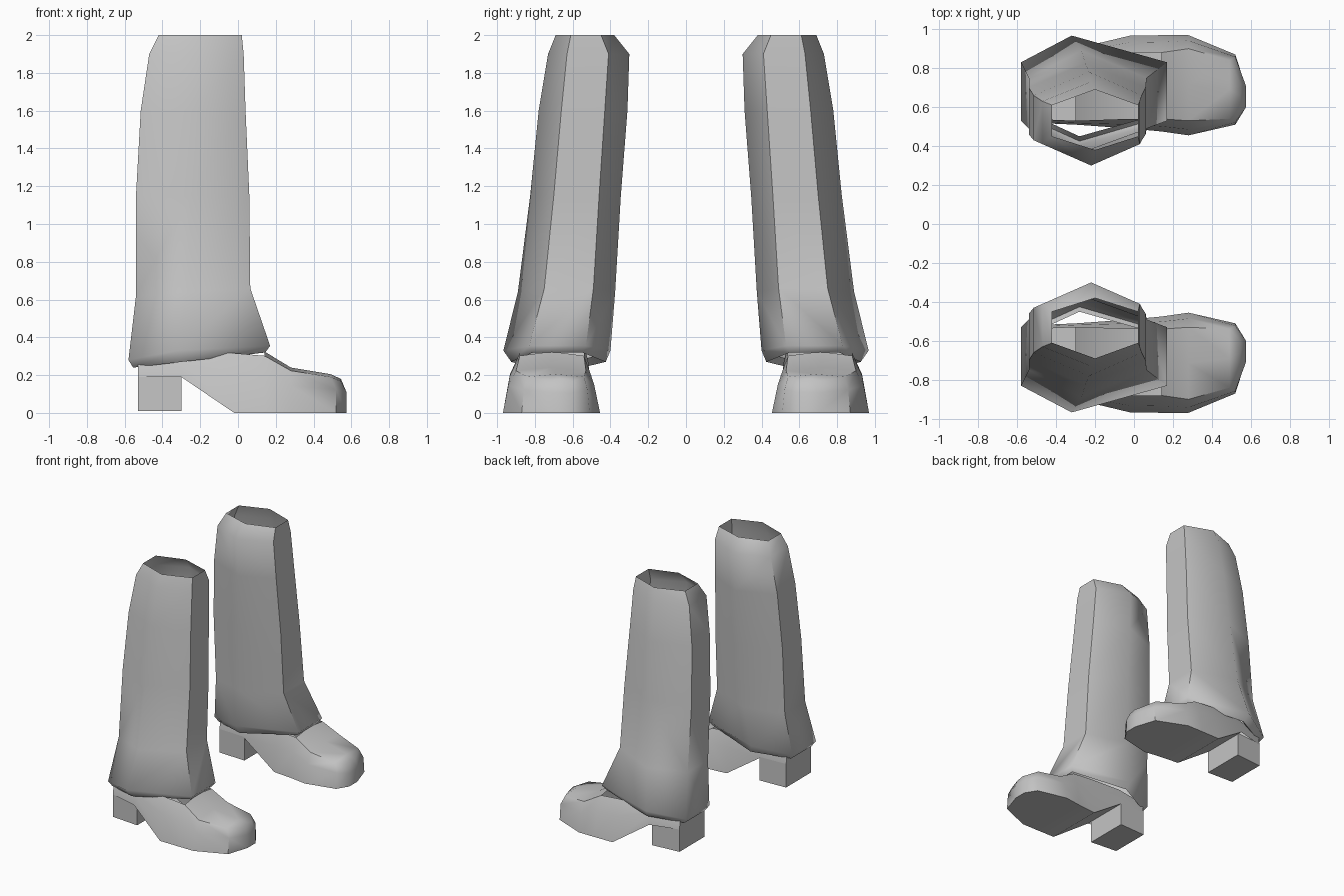
import bpy, bmesh, math

if "Cube" in bpy.data.objects:
    bpy.data.objects.remove(bpy.data.objects["Cube"])

grey = bpy.data.materials.new("boot_grey")
grey.diffuse_color = (0.55, 0.55, 0.55, 1)
grey.use_nodes = True
grey.node_tree.nodes["Principled BSDF"].inputs["Base Color"].default_value = grey.diffuse_color


def finish(name, bm, angle):
    bmesh.ops.recalc_face_normals(bm, faces=bm.faces)
    me = bpy.data.meshes.new(name)
    bm.to_mesh(me)
    bm.free()
    me.materials.append(grey)
    ob = bpy.data.objects.new(name, me)
    bpy.context.collection.objects.link(ob)
    bpy.ops.object.select_all(action='DESELECT')
    ob.select_set(True)
    bpy.context.view_layer.objects.active = ob
    bpy.ops.object.shade_smooth_by_angle(angle=math.radians(angle))


def loft(rings, side, skip=lambda i, j: False, caps=False):
    """Join equal point rings; side mirrors across y."""
    bm = bmesh.new()
    vs = [[bm.verts.new((x, y * side, z)) for x, y, z in r] for r in rings]
    n = len(rings[0])
    for i in range(len(vs) - 1):
        for j in range(n):
            if not skip(i, j):
                k = (j + 1) % n
                bm.faces.new((vs[i][j], vs[i][k], vs[i + 1][k], vs[i + 1][j]))
    if caps:
        bm.faces.new(vs[0])
        bm.faces.new(vs[-1])
    return bm


def hexagon(xb, xf, xin, xout, yin, yout, lo, hi, zb, zm, zf):
    """Six-sided leg section: flat back and front, points at the sides."""
    return [(xb, lo, zb), (xin, yin, zm), (xf, lo, zf),
            (xf, hi, zf), (xout, yout, zm), (xb, hi, zb)]


def shoe_section(x, zb, zt, in_b, out_b, in_t, out_t):
    """Shoe section: flat sole, slanted sides, softly crowned top."""
    h = zt - zb
    zm, zs = zb + h * 0.6, zb + h * 0.93
    mid_in = in_b + (in_t - in_b) * 0.4
    mid_out = out_b + (out_t - out_b) * 0.4
    back = 0.03 if x > 0.5 else 0      # toe leans back towards its top
    return [(x, in_b, zb), (x, mid_in, zm), (x - back, in_t, zs),
            (x - back, (in_t + out_t) / 2, zt), (x - back, out_t, zs),
            (x, mid_out, zm), (x, out_b, zb)]


leg_rings = [
    # open rim down to the flared hem
    hexagon(-.42, .02, -.20, -.20, .38, .69, .45, .61, 2, 2, 2),
    hexagon(-.47, .03, -.22, -.22, .30, .73, .41, .63, 1.9, 1.9, 1.9),
    hexagon(-.515, .04, -.22, -.23, .31, .78, .43, .66, 1.6, 1.6, 1.6),
    hexagon(-.54, .06, -.23, -.25, .345, .825, .46, .70, 1.15, 1.15, 1.15),
    hexagon(-.54, .065, -.25, -.27, .375, .89, .49, .75, .62, .64, .66),
    hexagon(-.58, .17, -.30, -.32, .40, .967, .53, .83, .28, .33, .355),
    # turned-in lip
    hexagon(-.555, .145, -.28, -.30, .425, .925, .55, .81, .24, .27, .32),
    hexagon(-.52, .11, -.28, -.30, .45, .89, .56, .79, .28, .31, .35),
]

shoe_rings = [shoe_section(*s) for s in (
    (-.53, .19, .30, .52, .84, .54, .82),
    (-.30, .19, .33, .51, .90, .53, .86),
    (-.02, 0, .34, .49, .967, .54, .88),
    (.14, 0, .325, .475, .969, .54, .88),
    (.28, 0, .24, .455, .969, .53, .90),
    (.52, 0, .205, .51, .87, .54, .84),
    (.575, 0, .18, .60, .70, .60, .72),
)]

for side, label in ((-1, "near"), (1, "far")):
    finish(label + "_boot_leg", loft(leg_rings, side), 62)

    # shoe is open at the ankle (top) and above the heel (bottom)
    def gap(i, j):
        return (i < 3 and j in (2, 3)) or (i == 0 and j == 6)
    shoe = loft(shoe_rings, side, gap, caps=True)
    finish(label + "_shoe", shoe, 50)

    # hollow heel block without a lid
    block = [[(x, y, z) for x, y in ((-.53, .52), (-.30, .51), (-.30, .86), (-.53, .84))]
             for z in (.01, .20)]
    heel = loft(block, side)
    heel.verts.ensure_lookup_table()
    heel.faces.new([heel.verts[i] for i in range(4)])
    finish(label + "_heel", heel, 30)
